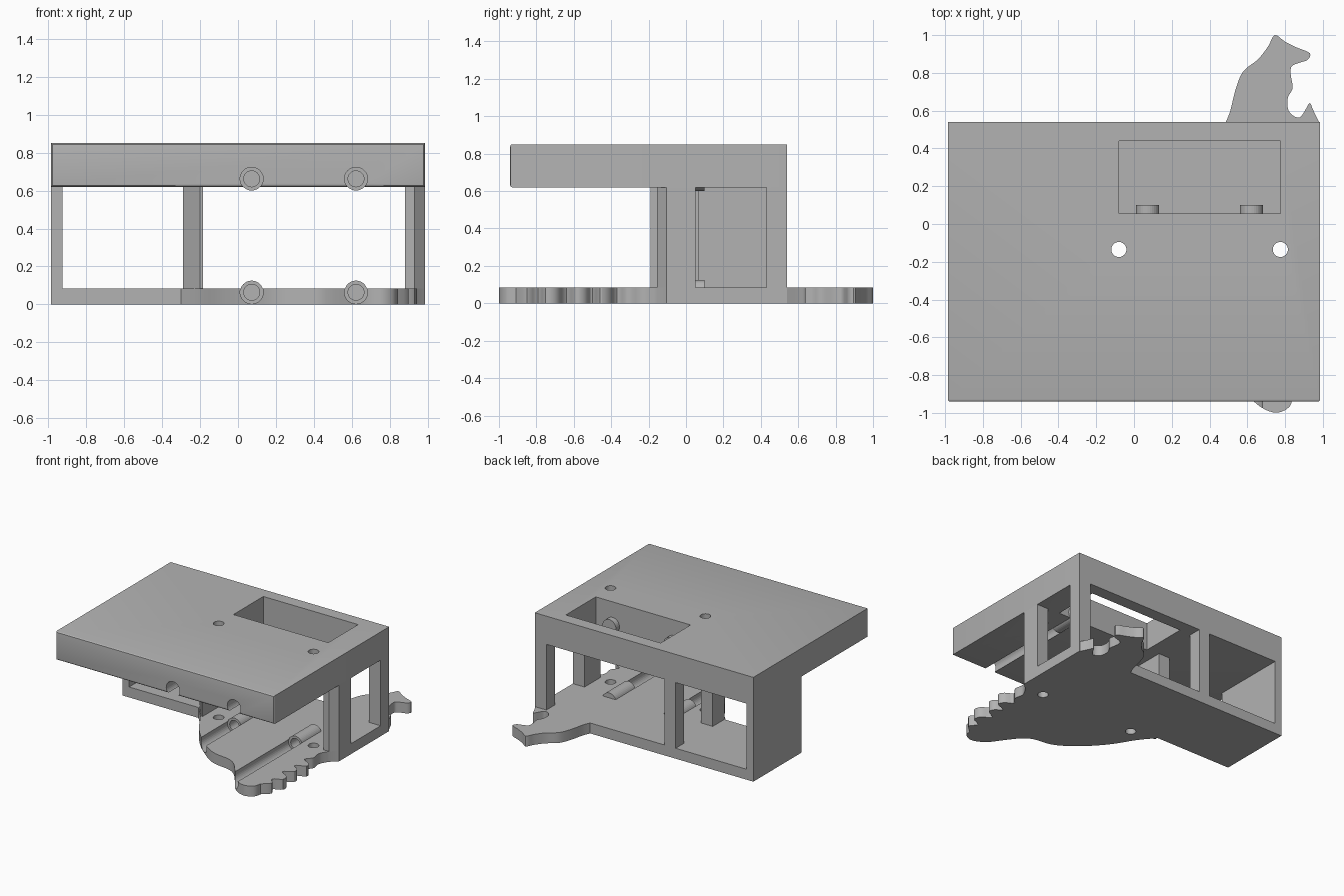
import bpy, bmesh, math
from mathutils import Vector

cube = bpy.data.objects.get("Cube")
if cube:
    bpy.data.objects.remove(cube, do_unlink=True)

grey = bpy.data.materials.new("plain_grey")
grey.use_nodes = True
tone = (0.45, 0.45, 0.45, 1)
grey.diffuse_color = tone
grey.node_tree.nodes["Principled BSDF"].inputs["Base Color"].default_value = tone

FLOOR, CEILING, TOP = 0.085, 0.62, 0.85


def finish(name, bm):
    bmesh.ops.recalc_face_normals(bm, faces=bm.faces[:])
    mesh = bpy.data.meshes.new(name)
    bm.to_mesh(mesh)
    bm.free()
    mesh.materials.append(grey)
    obj = bpy.data.objects.new(name, mesh)
    bpy.context.collection.objects.link(obj)
    return obj


def prism(name, outline, z0, z1):
    bm = bmesh.new()
    face = bm.faces.new([bm.verts.new((x, y, z0)) for x, y in outline])
    side = bmesh.ops.extrude_face_region(bm, geom=[face])
    moved = [g for g in side["geom"] if isinstance(g, bmesh.types.BMVert)]
    bmesh.ops.translate(bm, verts=moved, vec=(0, 0, z1 - z0))
    return finish(name, bm)


def box(name, x0, x1, y0, y1, z0, z1):
    return prism(name, [(x0, y0), (x1, y0), (x1, y1), (x0, y1)], z0, z1)


def rod(name, x, z, radius, y0, y1):
    ring = [(x + radius * math.cos(a), z + radius * math.sin(a))
            for a in (math.tau * i / 32 for i in range(32))]
    bm = bmesh.new()
    face = bm.faces.new([bm.verts.new((px, y0, pz)) for px, pz in ring])
    side = bmesh.ops.extrude_face_region(bm, geom=[face])
    moved = [g for g in side["geom"] if isinstance(g, bmesh.types.BMVert)]
    bmesh.ops.translate(bm, verts=moved, vec=(0, y1 - y0, 0))
    return finish(name, bm)


def pin(name, x, y, radius, z0, z1):
    ring = [(x + radius * math.cos(math.tau * i / 32),
             y + radius * math.sin(math.tau * i / 32)) for i in range(32)]
    return prism(name, ring, z0, z1)


def cut(obj, cutters):
    for c in cutters:
        mod = obj.modifiers.new("cut", "BOOLEAN")
        mod.object = c
        mod.solver = "EXACT"
        c.hide_render = True
        c.hide_set(True)


def smooth_path(points, steps=4):
    # Catmull-Rom through the points
    pts = [Vector(p) for p in points]
    pts = [pts[0]] + pts + [pts[-1]]
    out = []
    for a, b, c, d in zip(pts, pts[1:], pts[2:], pts[3:]):
        for i in range(steps):
            t = i / steps
            out.append(tuple(0.5 * (2 * b + (c - a) * t
                       + (2 * a - 5 * b + 4 * c - d) * t * t
                       + (3 * b - a - 3 * c + d) * t ** 3)))
    return out + [tuple(points[-1])]


# Animal-shaped floor: back, head with ragged jaw, and tail end
belly = smooth_path([(-.30, -.08), (-.2, -.2), (-.1, -.36), (0, -.48), (.09, -.56),
                     (.18, -.63), (.27, -.67), (.4, -.69), (.48, -.74), (.56, -.84),
                     (.63, -.935), (.7, -.985), (.766, -.998), (.825, -.965), (.84, -.91)])
jaw = smooth_path([(.84, -.91), (.9, -.85), (.86, -.79), (.93, -.75), (.92, -.69), (.85, -.64),
                   (.92, -.59), (.91, -.54), (.86, -.5), (.94, -.46), (.92, -.41),
                   (.86, -.37), (.9, -.31), (.89, -.23), (.93, -.155)])
tail = smooth_path([(.98, .54), (.95, .6), (.93, .64), (.905, .6), (.878, .565),
                    (.84, .575), (.815, .61), (.815, .67), (.84, .72), (.83, .79),
                    (.835, .835), (.88, .855), (.92, .87), (.93, .905), (.86, .935),
                    (.8, .965), (.745, 1.0), (.71, .94), (.655, .87), (.58, .81),
                    (.54, .72), (.51, .6), (.486, .54)])
outline = [(-.985, .54), (-.985, -.08)] + belly + jaw[1:] + [(.985, -.105), (.985, .54)] + tail
floor = prism("floor_plate", outline, 0, FLOOR)

# Roof slab with softened front edges
roof = box("roof_slab", -.985, .985, -.94, .54, CEILING, TOP)
bm = bmesh.new()
bm.from_mesh(roof.data)
front = [e for e in bm.edges if all(v.co.y < -.9 for v in e.verts)]
bmesh.ops.bevel(bm, geom=front, offset=.012, segments=3, profile=.5, affect="EDGES")
bm.to_mesh(roof.data)
bm.free()

# Walls and posts
box("left_wall", -.985, -.925, -.08, .54, FLOOR, CEILING)
box("right_back_post", .88, .985, .43, .54, FLOOR, CEILING)
prism("right_front_post", [(.88, -.155), (.93, -.155), (.985, -.105),
                           (.985, .05), (.88, .05)], FLOOR, CEILING)
box("middle_back_post", -.285, -.185, .43, .54, FLOOR, CEILING)
prism("middle_front_post", [(-.29, -.08), (-.2, -.19), (-.185, -.19),
                            (-.185, .07), (-.29, .07)], FLOOR, CEILING)

# Roof opening and screw holes
opening = box("opening_cutter", -.08, .775, .055, .44, .5, 1)
holes = [pin("screw_hole_cutter", x, -.135, .04, -.1, 1) for x in (-.08, .775)]
cut(roof, [opening] + holes)
cut(floor, holes)

# Grooves ending in round sockets, in both floor and roof
for plate, level, label in ((floor, .064, "floor"), (roof, .662, "roof")):
    for x in (.072, .622):
        groove = rod(label + "_groove_cutter", x, level, .061, -1.2, -.15)
        bore = rod(label + "_bore_cutter", x, level, .042, -1.2, .0)
        cut(plate, [groove, bore])
        socket = rod(label + "_socket", x, level, .0615, -.15, .1)
        cut(socket, [bore])

# Smooth the rounded sides, keep corners sharp
bpy.ops.object.select_all(action="DESELECT")
for obj in (floor, roof):
    obj.select_set(True)
    bpy.context.view_layer.objects.active = obj
bpy.ops.object.shade_smooth_by_angle(angle=math.radians(30))
